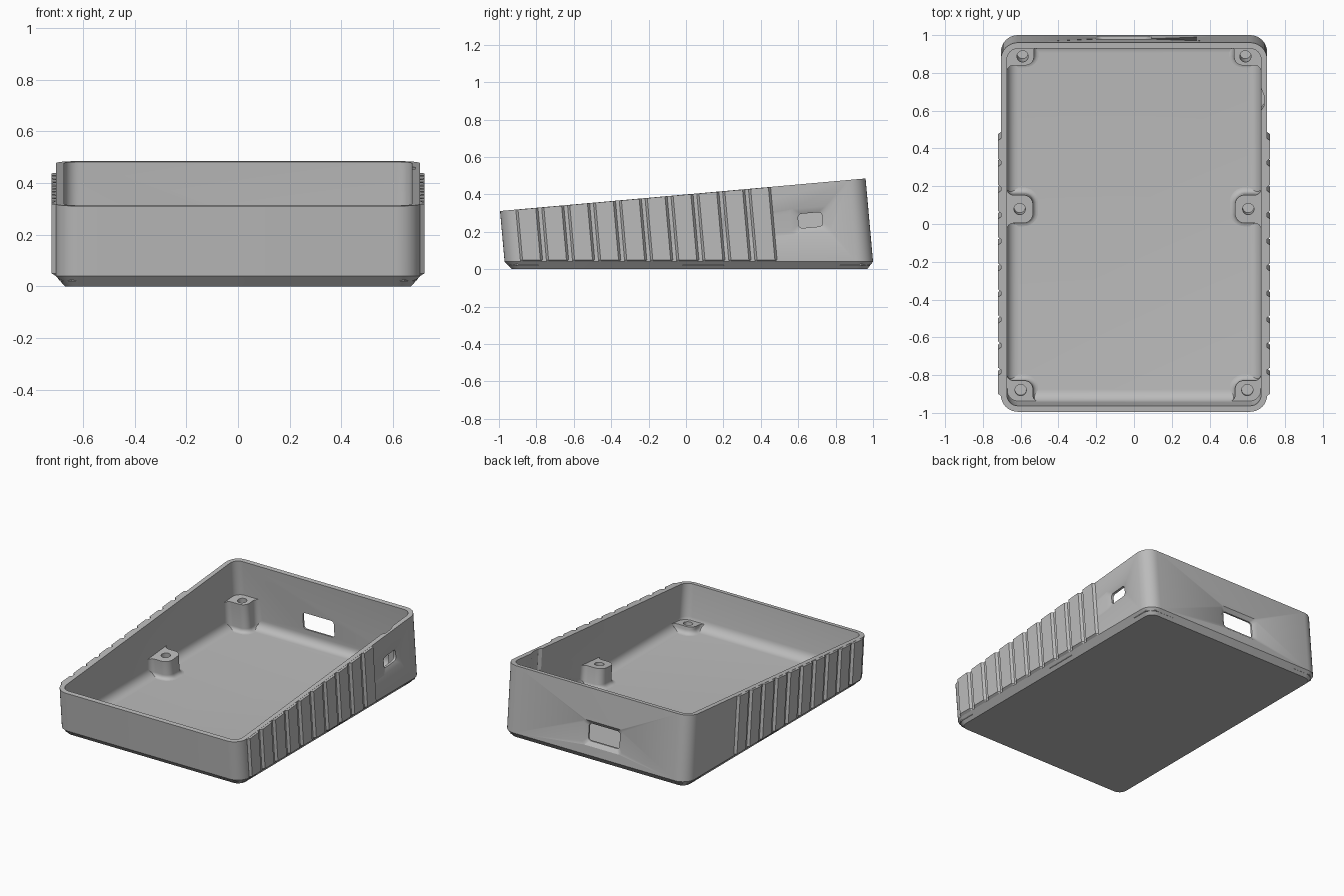
import bpy, bmesh
from math import cos, sin, radians, pi

if "Cube" in bpy.data.objects:
    bpy.data.objects.remove(bpy.data.objects["Cube"])

LEAN = 0.0895                       # walls stand square to the sloping rim
BACK, FRONT, HALF = 1.0, -0.97, 0.705
WALL, FLOOR, FILLET, CORNER = 0.032, 0.035, 0.06, 0.09

plastic = bpy.data.materials.new("grey plastic")
plastic.use_nodes = True
plastic.diffuse_color = (0.5, 0.5, 0.5, 1)
plastic.node_tree.nodes["Principled BSDF"].inputs["Base Color"].default_value = (0.5, 0.5, 0.5, 1)


def rim(v):
    return 0.3967 + 0.0883 * v


def loft(name, rings):
    """Skin closed rings of (x, v, z), leaning v with height, and cap both ends."""
    bm = bmesh.new()
    rows = [[bm.verts.new((x, v - LEAN * (z - 0.04), z)) for x, v, z in r] for r in rings]
    n = len(rows[0])
    for a, b in zip(rows, rows[1:]):
        for i in range(n):
            j = (i + 1) % n
            bm.faces.new((a[i], a[j], b[j], b[i]))
    bm.faces.new(rows[0])
    bm.faces.new(rows[-1])
    bmesh.ops.recalc_face_normals(bm, faces=bm.faces)
    me = bpy.data.meshes.new(name)
    bm.to_mesh(me)
    bm.free()
    me.materials.append(plastic)
    ob = bpy.data.objects.new(name, me)
    bpy.context.collection.objects.link(ob)
    return ob


def select(ob):
    bpy.ops.object.select_all(action='DESELECT')
    ob.select_set(True)
    bpy.context.view_layer.objects.active = ob


def cut(ob, cutter):
    mod = ob.modifiers.new("cut", 'BOOLEAN')
    mod.operation, mod.solver, mod.object = 'DIFFERENCE', 'EXACT', cutter
    select(ob)
    bpy.ops.object.modifier_apply(modifier=mod.name)
    bpy.data.objects.remove(cutter)


def mirror_x(ob):
    mod = ob.modifiers.new("mirror", 'MIRROR')
    mod.use_clip = False
    mod.use_mirror_merge = False
    select(ob)
    bpy.ops.object.modifier_apply(modifier=mod.name)


def smooth(ob):
    select(ob)
    bpy.ops.object.shade_smooth_by_angle(angle=radians(30))


def arc(cx, cy, r, start, end, steps=6):
    angles = [radians(start + (end - start) * i / steps) for i in range(steps + 1)]
    return [(cx + r * cos(t), cy + r * sin(t)) for t in angles]


def rounded_rect(x0, x1, y0, y1, r, steps=6):
    return (arc(x1 - r, y1 - r, r, 0, 90, steps) + arc(x0 + r, y1 - r, r, 90, 180, steps)
            + arc(x0 + r, y0 + r, r, 180, 270, steps) + arc(x1 - r, y0 + r, r, 270, 360, steps))


# Tray shell: chamfered base, wall, sloping rim, inner wall, filleted floor
def shell_ring(inset, height):
    pts = rounded_rect(-HALF + inset, HALF - inset, FRONT + inset, BACK - inset,
                       max(CORNER - inset, 0.012), 8)
    return [(x, v, height(v) if callable(height) else height) for x, v in pts]


levels = [(0.035, 0), (0, 0.04), (0, rim), (WALL, rim)]
for i in range(7):
    t = i / 6 * pi / 2
    levels.append((WALL + FILLET * (1 - cos(t)), FLOOR + FILLET * (1 - sin(t))))
tray = loft("tray_shell", [shell_ring(*level) for level in levels])


# Ports with shallow tapered surrounds
def port_rings(depths, sizes, u0, z0, tilt, place):
    rings = []
    for d, (w, h) in zip(depths, sizes):
        pts = rounded_rect(-w, w, -h, h, 0.02, 4)
        rings.append([place(u0 + u, d, z0 + z + tilt * u) for u, z in pts])
    return rings


cut(tray, loft("side_port_cutter", port_rings(
    (0.76, 0.706, 0.69, 0.62), ((0.11, 0.07), (0.11, 0.07), (0.065, 0.038), (0.065, 0.038)),
    0.685, 0.262, LEAN, lambda u, d, z: (d, u, z))))
cut(tray, loft("back_port_cutter", port_rings(
    (1.06, 1.001, 0.98, 0.9), ((0.15, 0.085), (0.15, 0.085), (0.118, 0.058), (0.118, 0.058)),
    -0.055, 0.185, 0, lambda u, d, z: (u, d, z))))

# Shallow relief inside the wall above the side port
relief = [(0.66, 0.62), (0.687, 0.66), (0.687, 0.72), (0.66, 0.79)]
cut(tray, loft("relief_cutter", [[(x, v, z) for x, v in relief] for z in (0.31, 0.6)]))
smooth(tray)

# Grip ribs along both sides
RIBS, START, END = 10, -0.877, 0.48
pitch = (END - START + 0.036) / RIBS
for i in range(RIBS):
    v0 = START + i * pitch
    v1 = v0 + pitch - 0.036
    outline = [(0.69, v0 - 0.008), (HALF, v0 - 0.008), (0.721, v0 + 0.004),
               (0.721, v1 - 0.004), (HALF, v1 + 0.008), (0.69, v1 + 0.008)]
    foot = [(min(x, HALF), v, 0.04) for x, v in outline]
    low = [(x, v, 0.05) for x, v in outline]
    top = [(x, v, rim(v) - 0.001) for x, v in outline]
    mirror_x(loft("grip_rib_%d" % (i + 1), [foot, low, top]))

# Screw bosses blended into the walls and the floor
INNER, BURIED = 0.673, 0.69


def corner_profile(a, b, wall, r, f):
    face = (arc(INNER - f, b - f, f, 0, 90) + arc(a + r, b + r, r, 270, 180)
            + arc(a - f, wall - f, f, 0, 90))
    hidden = [(a - f, wall + 0.015), (0.645, wall + 0.015), (BURIED, wall - 0.03), (BURIED, b - f)]
    return face, hidden


def middle_profile(a, b, c, r, f):
    face = (arc(INNER - f, b - f, f, 0, 90) + arc(a + r, b + r, r, 270, 180)
            + arc(a + r, c - r, r, 180, 90) + arc(INNER - f, c + f, f, 270, 360))
    return face, [(BURIED, c + f), (BURIED, b - f)]


def spread(face, amount, limit):
    """Push the visible outline outward."""
    out = []
    for i, (x, y) in enumerate(face):
        p, q = face[max(i - 1, 0)], face[min(i + 1, len(face) - 1)]
        tx, ty = q[0] - p[0], q[1] - p[1]
        size = (tx * tx + ty * ty) ** 0.5 or 1
        out.append((min(x - ty / size * amount, BURIED), min(y + tx / size * amount, limit)))
    return out


def boss(name, profile, sign, hole, limit):
    face, hidden = profile
    top = lambda v: rim(v) - 0.24
    blend = 0.028
    rings = [[(x, sign * v, 0.02) for x, v in spread(face, blend, limit) + hidden]]
    for i in range(6):
        t = i / 5 * pi / 2
        pts = spread(face, blend * (1 - sin(t)), limit) + hidden
        rings.append([(x, sign * v, FLOOR + blend * (1 - cos(t))) for x, v in pts])
    rings.append([(x, sign * v, top(sign * v)) for x, v in face + hidden])
    ob = loft(name, rings)
    circle = arc(hole[0], hole[1], 0.03, 0, 345, 23)
    cut(ob, loft("hole_cutter", [[(x, sign * v, z) for x, v in circle] for z in (0.042, 0.4)]))
    mirror_x(ob)
    smooth(ob)


boss("back_screw_boss", corner_profile(0.53, 0.857, 0.968, 0.045, 0.035), 1, (0.59, 0.905), 0.983)
boss("middle_screw_boss", middle_profile(0.535, 0.015, 0.165, 0.05, 0.035), 1, (0.605, 0.09), 1)
boss("front_screw_boss", corner_profile(0.535, 0.825, 0.938, 0.045, 0.035), -1, (0.6, 0.876), 0.953)
